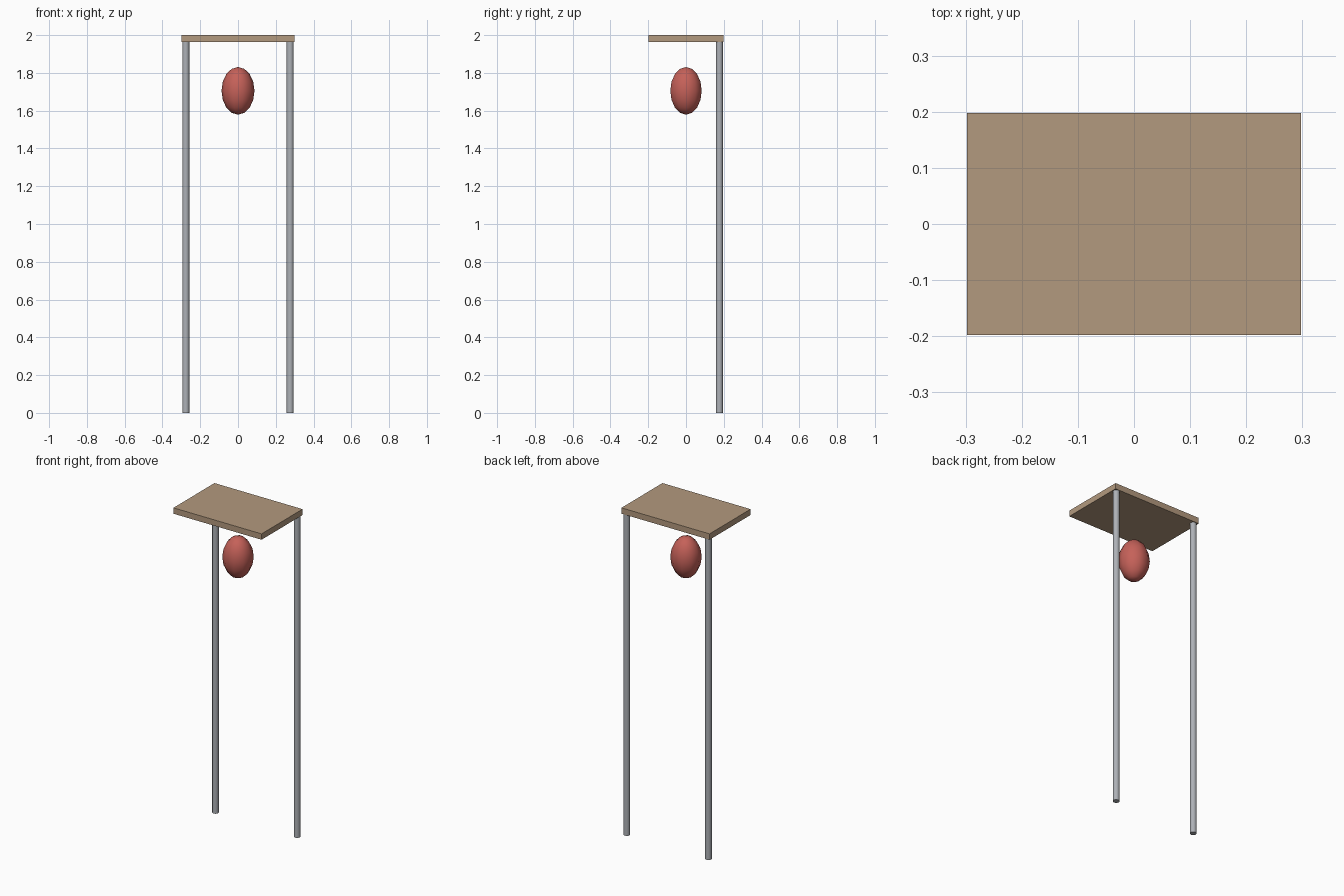
import bpy

if "Cube" in bpy.data.objects:
    bpy.data.objects.remove(bpy.data.objects["Cube"])


def material(name, rgb):
    m = bpy.data.materials.new(name)
    m.diffuse_color = (*rgb, 1)
    m.use_nodes = True
    m.node_tree.nodes["Principled BSDF"].inputs["Base Color"].default_value = m.diffuse_color
    return m


wood = material("tan_wood", (0.45, 0.32, 0.21))
metal = material("grey_metal", (0.42, 0.44, 0.47))
red = material("red", (0.56, 0.12, 0.10))


def finish(name, mat, smooth=None):
    ob = bpy.context.object
    ob.name = name
    ob.data.materials.append(mat)
    if smooth:
        bpy.ops.object.shade_smooth_by_angle(angle=smooth)
    return ob


# Flat roof board
bpy.ops.mesh.primitive_cube_add(size=1, location=(0, 0, 1.982))
bpy.context.object.scale = (0.596, 0.396, 0.036)
finish("roof_board", wood)

# Two round posts under the rear corners
for side, x in (("left", -0.276), ("right", 0.276)):
    bpy.ops.mesh.primitive_cylinder_add(
        vertices=12, radius=0.0185, depth=1.964, location=(x, 0.177, 0.982))
    finish(side + "_post", metal, 0.7)

# Egg-shaped ball floating under the board
bpy.ops.mesh.primitive_uv_sphere_add(
    segments=10, ring_count=8, radius=1, rotation=(0, 0, 1.5707963),
    location=(0, 0, 1.705))
bpy.context.object.scale = (0.083 / 0.951, 0.0872, 0.126)
finish("hanging_ball", red, 1.2)
